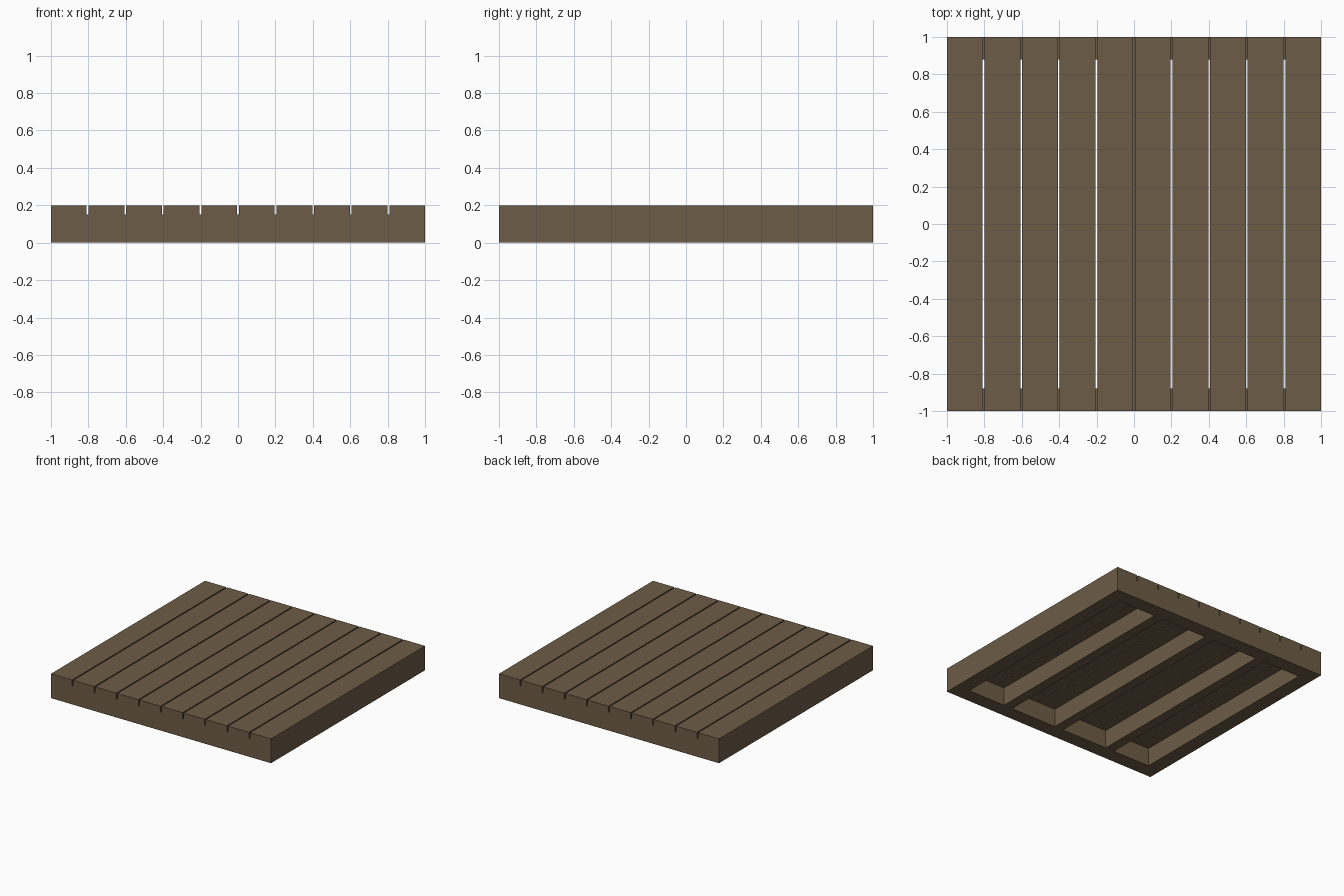
import bpy

if "Cube" in bpy.data.objects:
    bpy.data.objects.remove(bpy.data.objects["Cube"])

wood = bpy.data.materials.new("brown_wood")
wood.diffuse_color = (0.155, 0.107, 0.062, 1)
wood.use_nodes = True
wood.node_tree.nodes["Principled BSDF"].inputs["Base Color"].default_value = wood.diffuse_color


def board(name, x0, x1, y0, y1, z0, z1):
    """Axis-aligned board between the given limits."""
    bpy.ops.mesh.primitive_cube_add(
        size=1, location=((x0 + x1) / 2, (y0 + y1) / 2, (z0 + z1) / 2))
    ob = bpy.context.object
    ob.name = name
    ob.scale = (x1 - x0, y1 - y0, z1 - z0)
    bpy.ops.object.transform_apply(location=False, rotation=False, scale=True)
    ob.data.materials.append(wood)


FRAME_TOP, TOP, BEAM = 0.15, 0.2, 0.12
INNER = 1 - BEAM

# Front and back beams across the full width
board("front_beam", -1, 1, -1, -INNER, 0, FRAME_TOP)
board("back_beam", -1, 1, INNER, 1, 0, FRAME_TOP)

# Side beams fitted between them
board("left_beam", -1, -INNER, -INNER, INNER, 0, FRAME_TOP)
board("right_beam", INNER, 1, -INNER, INNER, 0, FRAME_TOP)

# Slimmer inner joists
for i, x in enumerate((-0.5, 0, 0.5)):
    board(f"joist_{i + 1}", x - 0.04, x + 0.04, -INNER, INNER, 0, FRAME_TOP)

# Ten deck planks with narrow gaps
COUNT, GAP = 10, 0.01
width = (2 - GAP * (COUNT - 1)) / COUNT
for i in range(COUNT):
    x = -1 + i * (width + GAP)
    board(f"deck_plank_{i + 1}", x, x + width, -1, 1, FRAME_TOP, TOP)
